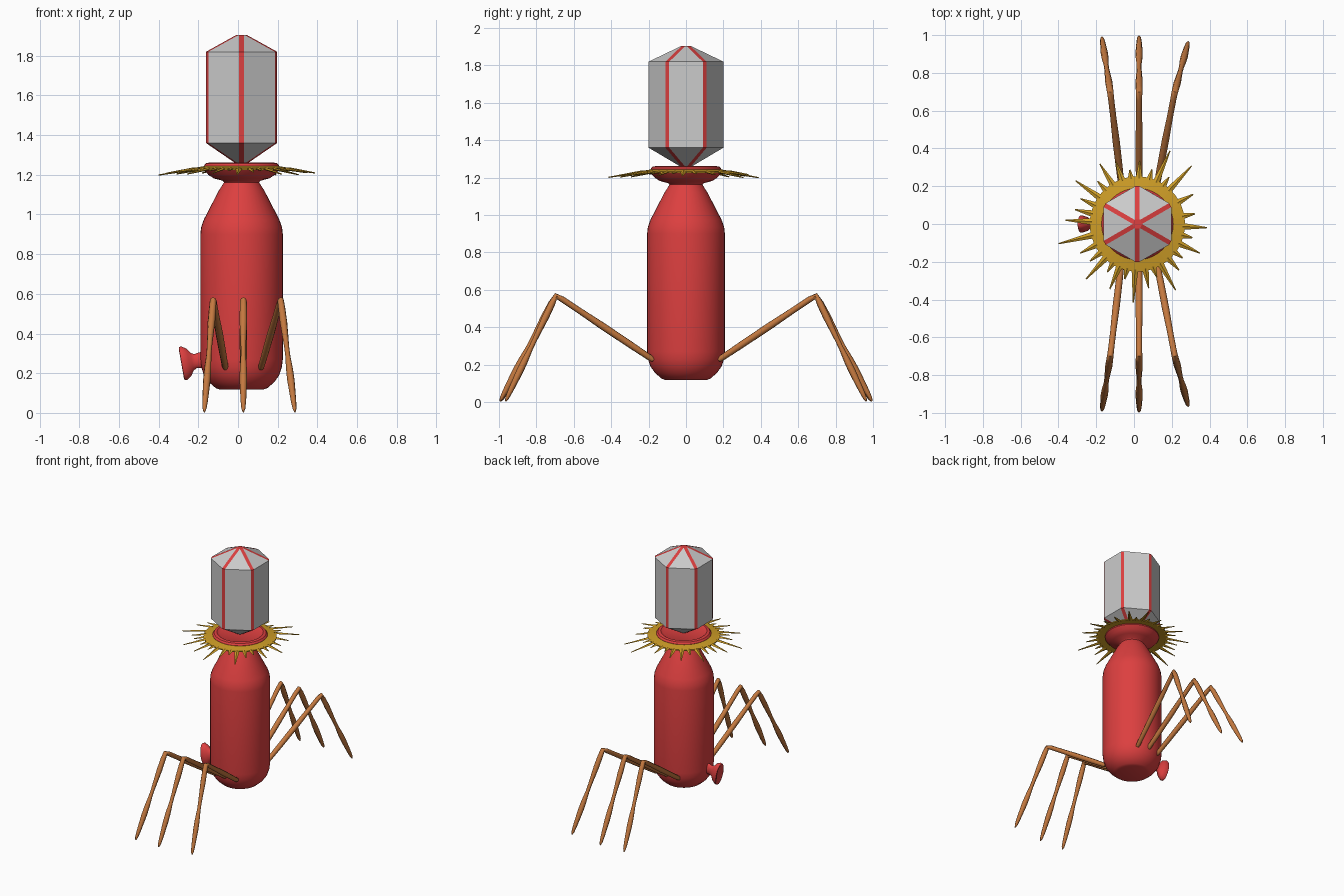
import bpy, bmesh, math
from mathutils import Vector, Matrix

if "Cube" in bpy.data.objects:
    bpy.data.objects.remove(bpy.data.objects["Cube"])

CX = 0.018  # x of the main axis


def mat(name, rgb):
    m = bpy.data.materials.new(name)
    m.diffuse_color = (*rgb, 1)
    m.use_nodes = True
    m.node_tree.nodes["Principled BSDF"].inputs["Base Color"].default_value = m.diffuse_color
    return m


RED = mat("red", (0.72, 0.05, 0.05))
ORANGE = mat("orange", (0.55, 0.19, 0.05))
GOLD = mat("gold", (0.62, 0.34, 0.02))


def finish(name, bm, material=None, smooth=None):
    bmesh.ops.recalc_face_normals(bm, faces=bm.faces[:])
    me = bpy.data.meshes.new(name)
    bm.to_mesh(me)
    bm.free()
    ob = bpy.data.objects.new(name, me)
    bpy.context.collection.objects.link(ob)
    if material:
        me.materials.append(material)
    if smooth:
        bpy.ops.object.select_all(action='DESELECT')
        ob.select_set(True)
        bpy.context.view_layer.objects.active = ob
        bpy.ops.object.shade_smooth_by_angle(angle=math.radians(smooth))
    return ob


def lathe(bm, profile, n, closed=False):
    """Revolve (radius, z) points about z; open profiles get end caps."""
    rings = [[bm.verts.new((r * math.cos(2 * math.pi * i / n),
                            r * math.sin(2 * math.pi * i / n), z))
              for i in range(n)] for r, z in profile]
    pairs = list(zip(rings, rings[1:]))
    if closed:
        pairs.append((rings[-1], rings[0]))
    else:
        bm.faces.new(rings[0])
        bm.faces.new(rings[-1])
    for a, b in pairs:
        for i in range(n):
            j = (i + 1) % n
            bm.faces.new((a[i], a[j], b[j], b[i]))


# bottle-shaped body with neck and flared dish
bm = bmesh.new()
lathe(bm, [(0.11, 0.118), (0.13, 0.125), (0.165, 0.155), (0.19, 0.19), (0.203, 0.23),
           (0.208, 0.27), (0.208, 0.90), (0.204, 0.935), (0.19, 0.975), (0.115, 1.12),
           (0.099, 1.145), (0.088, 1.162), (0.095, 1.17), (0.14, 1.182), (0.168, 1.2),
           (0.19, 1.225), (0.19, 1.245), (0.18, 1.258), (0.16, 1.262), (0.14, 1.25)], 40)
finish("body", bm, RED, 35).location.x = CX

# spiked collar
bm = bmesh.new()
lathe(bm, [(0.18, 1.245), (0.252, 1.233), (0.252, 1.225), (0.18, 1.235)], 48, True)
SPIKES = [(-3, .37), (10, .31), (28, .335), (47, .42), (56, .3), (66, .425), (75, .3),
          (88, .335), (98, .29), (109, .35), (122, .375), (133, .31), (145, .40),
          (156, .33), (167, .34), (177, .38), (194, .43), (207, .34), (218, .32),
          (227, .40), (238, .3), (247, .375), (257, .3), (267, .415), (280, .345),
          (290, .3), (300, .405), (312, .33), (323, .3), (335, .365), (346, .3)]
for deg, tip in SPIKES:
    rot = Matrix.Rotation(math.radians(deg), 4, 'Z')
    t = 1.233 - 0.18 * (tip - 0.24)
    pts = [(0.24, 0.018, 1.231), (0.24, 0, 1.238), (0.24, -0.018, 1.231), (0.24, 0, 1.223),
           (tip, 0.003, t), (tip, 0, t + 0.003), (tip, -0.003, t), (tip, 0, t - 0.003)]
    v = [bm.verts.new(rot @ Vector(p)) for p in pts]
    for f in [(0, 1, 2, 3), (7, 6, 5, 4)] + [(i, (i + 1) % 4, (i + 1) % 4 + 4, i + 4) for i in range(4)]:
        bm.faces.new([v[i] for i in f])
finish("spiked_collar", bm, GOLD).location.x = CX

# hexagonal head: grey panels and red edge strips
HEAD = [(0.03, 1.255), (0.207, 1.36), (0.207, 1.82), (0.03, 1.905)]
panels, strips = bmesh.new(), bmesh.new()
W = 0.012


def corner(k, side, r, z):
    a = math.radians(90 + 60 * k)
    c, s = math.cos(a), math.sin(a)
    r -= W * 0.577
    return Vector((r * c - side * W * s, r * s + side * W * c, z))


for (r0, z0), (r1, z1) in zip(HEAD, HEAD[1:]):
    for k in range(6):
        for b, (ka, sa), (kb, sb) in ((strips, (k, -1), (k, 1)), (panels, (k, 1), (k + 1, -1))):
            b.faces.new([b.verts.new(p) for p in (corner(ka, sa, r0, z0), corner(kb, sb, r0, z0),
                                                  corner(kb, sb, r1, z1), corner(ka, sa, r1, z1))])
for r, z in (HEAD[0], HEAD[-1]):
    ring = [strips.verts.new(corner(k, s, r, z)) for k in range(6) for s in (-1, 1)]
    strips.faces.new(ring if z > 1.5 else ring[::-1])
for name, b, m in (("head_panels", panels, None), ("head_edge_strips", strips, RED)):
    me = bpy.data.meshes.new(name)
    b.to_mesh(me)
    b.free()
    if m:
        me.materials.append(m)
    ob = bpy.data.objects.new(name, me)
    ob.location.x = CX
    bpy.context.collection.objects.link(ob)

# flattened trumpet nozzle low on the left
bm = bmesh.new()
lathe(bm, [(0.045, -0.06), (0.04, 0.0), (0.036, 0.025), (0.045, 0.042), (0.07, 0.058),
           (0.086, 0.083), (0.084, 0.095), (0.075, 0.097), (0.05, 0.088)], 24)
bmesh.ops.scale(bm, vec=(1, 0.53, 1), verts=bm.verts[:])
ob = finish("side_nozzle", bm, RED, 40)
ob.rotation_euler = (0, math.radians(-100), 0)
ob.location = (-0.19, 0, 0.265)


# legs: tubes of varying thickness, mirrored front to back
def leg(name, hip_x, knee_x, foot_x, foot_y, side):
    hip, foot = Vector((hip_x, 0.19, 0.235)), Vector((foot_x, foot_y, 0.004))
    knee = Vector((knee_x, 0.695, 0.572))
    up, low = knee - hip, foot - knee
    pts = [(hip - up * 0.03, 0.012), (hip, 0.016)]
    pts += [(hip + up * t, r) for t, r in ((0.2, .018), (0.5, .019), (0.75, .016), (0.93, .016))]
    pts += [(knee + Vector((0, 0, -0.006)), .017)]
    pts += [(knee + low * t, r) for t, r in ((0.08, .018), (0.2, .019), (0.42, .013), (0.5, .013),
                                             (0.62, .018), (0.72, .019), (0.9, .014), (0.97, .010), (1, .003))]
    cu = bpy.data.curves.new(name, 'CURVE')
    cu.dimensions = '3D'
    cu.bevel_depth = 1
    cu.bevel_resolution = 2
    cu.use_fill_caps = True
    sp = cu.splines.new('POLY')
    sp.points.add(len(pts) - 1)
    for p, (co, r) in zip(sp.points, pts):
        p.co = (co.x, co.y * side, co.z, 1)
        p.radius = r
    cu.materials.append(ORANGE)
    ob = bpy.data.objects.new(name, cu)
    bpy.context.collection.objects.link(ob)
    bpy.ops.object.select_all(action='DESELECT')
    ob.select_set(True)
    bpy.context.view_layer.objects.active = ob
    bpy.ops.object.convert(target='MESH')
    bpy.ops.object.shade_smooth_by_angle(angle=math.radians(50))


for end, side in (("front", -1), ("back", 1)):
    leg(end + "_left_leg", -0.065, -0.125, -0.17, 0.99, side)
    leg(end + "_middle_leg", 0.027, 0.027, 0.027, 0.995, side)
    leg(end + "_right_leg", 0.118, 0.215, 0.287, 0.965, side)
